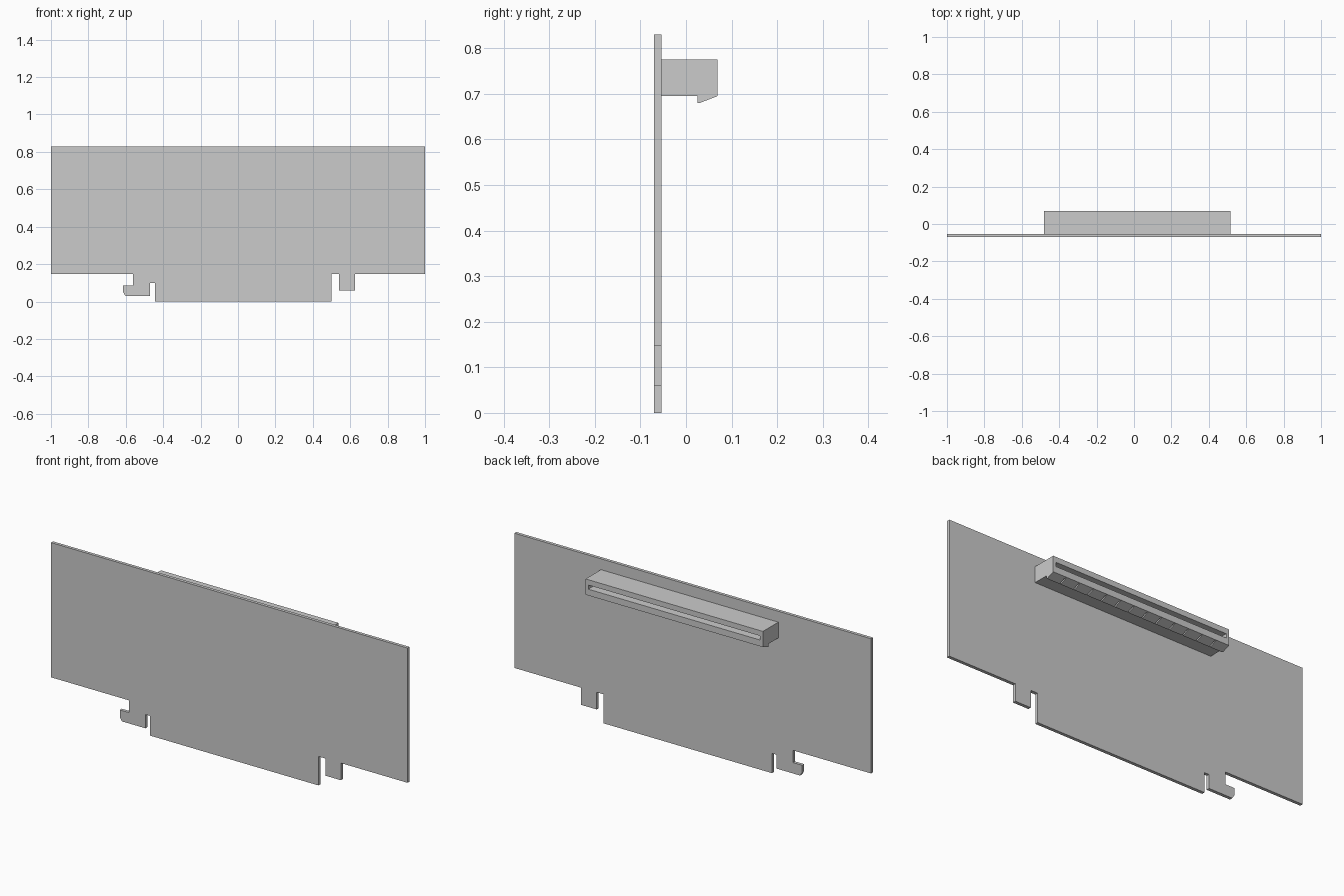
import bpy, bmesh
from mathutils import Vector

if "Cube" in bpy.data.objects:
    bpy.data.objects.remove(bpy.data.objects["Cube"])


def prism(points, to_3d, direction):
    """Extrude a closed 2D outline along a direction vector."""
    bm = bmesh.new()
    face = bm.faces.new([bm.verts.new(to_3d(a, b)) for a, b in points])
    ext = bmesh.ops.extrude_face_region(bm, geom=[face], use_keep_orig=True)
    moved = [g for g in ext["geom"] if isinstance(g, bmesh.types.BMVert)]
    bmesh.ops.translate(bm, verts=moved, vec=direction)
    bmesh.ops.recalc_face_normals(bm, faces=bm.faces[:])
    return bm


def finish(bm, name):
    mesh = bpy.data.meshes.new(name)
    bm.to_mesh(mesh)
    bm.free()
    obj = bpy.data.objects.new(name, mesh)
    bpy.context.collection.objects.link(obj)
    return obj


FRONT, BACK = -0.07, -0.054      # board faces
X0, X1 = -0.48, 0.515            # socket ends
Y1 = 0.069                       # socket mouth
Z0, Z1 = 0.695, 0.775            # socket bottom and top

# Circuit board with hooked tab, edge connector and key tab
outline = [
    (-1, 0.83), (-1, 0.147), (-0.562, 0.147), (-0.562, 0.085),
    (-0.614, 0.085), (-0.614, 0.05), (-0.602, 0.03), (-0.47, 0.03),
    (-0.47, 0.1), (-0.444, 0.1), (-0.444, 0), (0.5, 0), (0.5, 0.147),
    (0.539, 0.147), (0.539, 0.06), (0.626, 0.06), (0.626, 0.147),
    (1, 0.147), (1, 0.83),
]
finish(prism(outline, lambda x, z: (x, FRONT, z), Vector((0, BACK - FRONT, 0))),
       "circuit_board")

# Socket housing: a bar whose mouth face is inset and pushed in as a slot
bar = [(BACK, Z0), (Y1, Z0), (Y1, Z1), (BACK, Z1)]
bm = prism(bar, lambda y, z: (X0, y, z), Vector((X1 - X0, 0, 0)))
mouth = max(bm.faces, key=lambda f: f.calc_center_median().y)
bmesh.ops.inset_individual(bm, faces=[mouth], thickness=0.022)
for v in mouth.verts:
    v.co.z = 0.748 if v.co.z > (Z0 + Z1) / 2 else 0.727
ext = bmesh.ops.extrude_discrete_faces(bm, faces=[mouth])
for v in ext["faces"][0].verts:
    v.co.y -= 0.085
bmesh.ops.recalc_face_normals(bm, faces=bm.faces[:])
finish(bm, "socket_housing")

# Row of sloped wedges under the mouth, separated by narrow gaps
wedge = [(0.025, Z0), (0.025, 0.68), (0.03, 0.68), (Y1, Z0)]
COUNT, GAP = 13, 0.006
pitch = (X1 - X0 + GAP) / COUNT
for i in range(COUNT):
    x = X0 + i * pitch
    finish(prism(wedge, lambda y, z: (x, y, z), Vector((pitch - GAP, 0, 0))),
           f"socket_wedge_{i + 1}")
